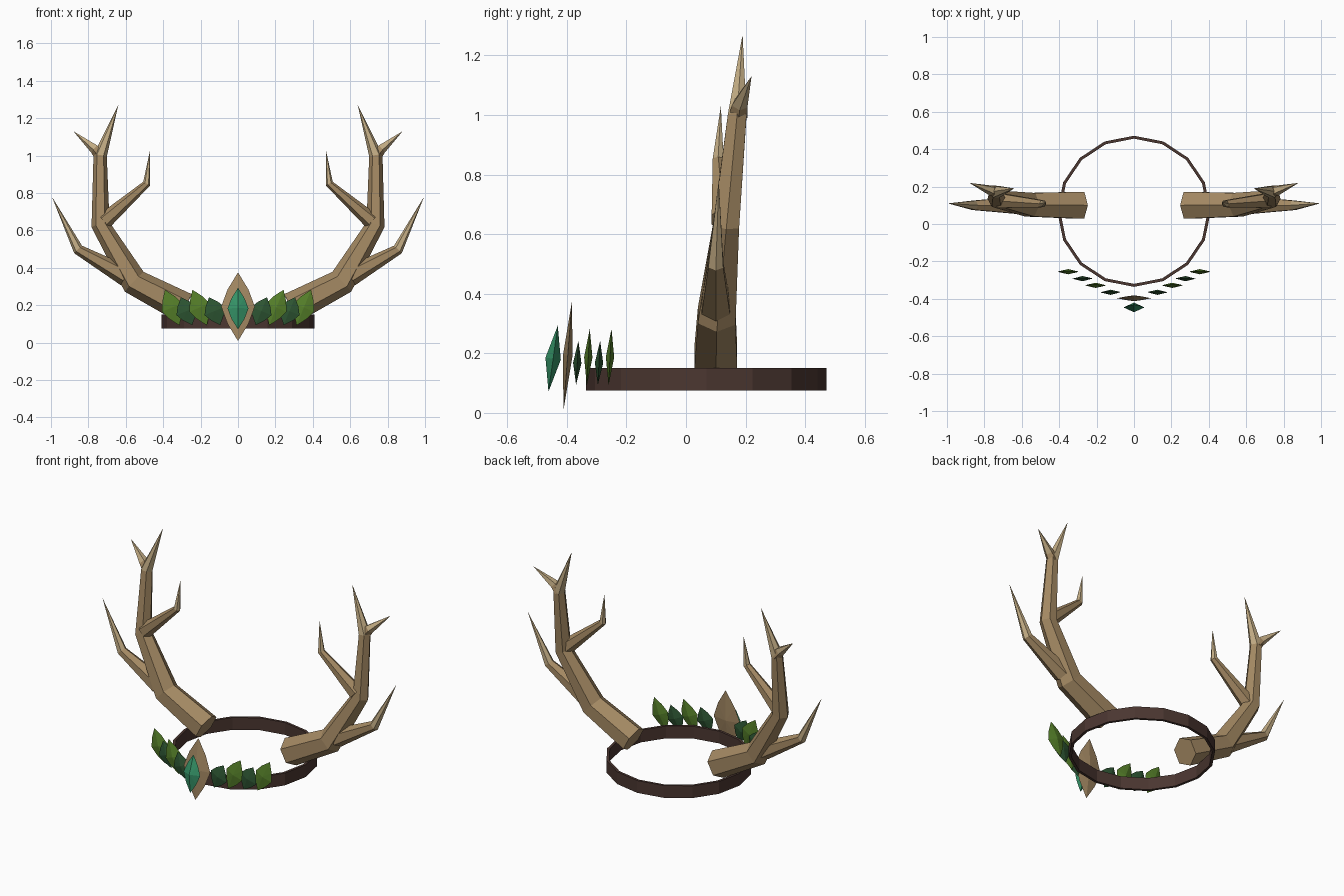
import bpy, bmesh, math
from mathutils import Vector, Matrix

if "Cube" in bpy.data.objects:
    bpy.data.objects.remove(bpy.data.objects["Cube"])


def material(name, rgb):
    m = bpy.data.materials.new(name)
    m.diffuse_color = (*rgb, 1)
    m.use_nodes = True
    m.node_tree.nodes["Principled BSDF"].inputs["Base Color"].default_value = m.diffuse_color
    return m


HORN = material("antler tan", (0.37, 0.25, 0.125))
TIP = material("pale tip", (0.54, 0.41, 0.23))
BAND = material("dark brown", (0.070, 0.037, 0.030))
LIGHT = material("leaf green", (0.09, 0.21, 0.022))
DARK = material("deep green", (0.026, 0.09, 0.032))
GEM = material("emerald", (0.035, 0.29, 0.135))


def finish(name, bm, mats):
    bmesh.ops.recalc_face_normals(bm, faces=bm.faces)
    me = bpy.data.meshes.new(name)
    bm.to_mesh(me)
    bm.free()
    for m in mats:
        me.materials.append(m)
    ob = bpy.data.objects.new(name, me)
    bpy.context.collection.objects.link(ob)
    return ob


def branch(name, path, sides, sx):
    """Tapered tube through (x, y, z, radius); the last point is a sharp pale tip."""
    bm = bmesh.new()
    pts = [Vector((p[0] * sx, p[1], p[2])) for p in path]
    rings = []
    for i, p in enumerate(pts[:-1]):
        t = (pts[i + 1] - p).normalized()
        if i:
            t = (t + (p - pts[i - 1]).normalized()).normalized()
        side = (Vector((0, 1, 0)) - t * t.y).normalized()
        up = t.cross(side) * -sx
        r = path[i][3]
        rings.append([bm.verts.new(p + r * (up * math.cos(a) + side * math.sin(a)))
                      for a in (2 * math.pi * k / sides for k in range(sides))])
    bm.faces.new(rings[0])
    for lo, hi in zip(rings, rings[1:]):
        for k in range(sides):
            j = (k + 1) % sides
            bm.faces.new((lo[k], lo[j], hi[j], hi[k]))
    tip = bm.verts.new(pts[-1])
    for k in range(sides):
        f = bm.faces.new((rings[-1][k], rings[-1][(k + 1) % sides], tip))
        f.material_index = 1
    return finish(name, bm, (HORN, TIP))


def lens(name, center, w, h, t, mat, roll=0, lean=0):
    """Pointed leaf outline with a raised ridge point on front and back."""
    bm = bmesh.new()
    outline = [(0, 1), (0.62, 0.5), (1, 0), (0.62, -0.5),
               (0, -1), (-0.62, -0.5), (-1, 0), (-0.62, 0.5)]
    rim = [bm.verts.new((x * w, 0, z * h)) for x, z in outline]
    for y in (-t, t):
        apex = bm.verts.new((0, y, 0))
        for k in range(8):
            bm.faces.new((rim[k], rim[(k + 1) % 8], apex))
    bm.transform(Matrix.Translation(center) @ Matrix.Rotation(lean, 4, 'X')
                 @ Matrix.Rotation(roll, 4, 'Y'))
    return finish(name, bm, (mat,))


# Head band: open sixteen-sided hoop
bm = bmesh.new()
loops = []
for r, z in ((0.41, 0.075), (0.41, 0.15), (0.394, 0.15), (0.394, 0.075)):
    loops.append([bm.verts.new((r * math.sin(a), 0.068 + r * 0.985 * math.cos(a), z))
                  for a in (math.tau * k / 16 for k in range(16))])
for i in range(4):
    a, b = loops[i], loops[(i + 1) % 4]
    for k in range(16):
        j = (k + 1) % 16
        bm.faces.new((a[k], a[j], b[j], b[k]))
finish("head_band", bm, (BAND,))

# Antlers, leaves: same parts on both sides
for sx, side in ((-1, "left"), (1, "right")):
    branch(f"antler_beam_{side}", [
        (0.285, 0.10, 0.185, 0.083), (0.555, 0.103, 0.325, 0.073),
        (0.735, 0.135, 0.63, 0.050), (0.737, 0.172, 1.0, 0.036),
        (0.64, 0.19, 1.27, 0)], 6, sx)
    branch(f"crown_tine_{side}", [
        (0.735, 0.175, 1.0, 0.034), (0.765, 0.18, 1.035, 0.028),
        (0.88, 0.22, 1.13, 0)], 5, sx)
    branch(f"outer_tine_{side}", [
        (0.60, 0.10, 0.355, 0.055), (0.855, 0.10, 0.498, 0.029),
        (0.995, 0.11, 0.78, 0)], 6, sx)
    branch(f"inner_tine_{side}", [
        (0.715, 0.125, 0.65, 0.045), (0.488, 0.108, 0.85, 0.021),
        (0.47, 0.117, 1.03, 0)], 6, sx)
    for i, (x, y) in enumerate(((0.125, -0.365), (0.205, -0.328),
                                (0.275, -0.292), (0.352, -0.255))):
        big = i % 2
        lens(f"leaf_{side}_{i + 1}", (x * sx, y, 0.187 if big else 0.168),
             0.058, 0.103 if big else 0.080, 0.014,
             LIGHT if big else DARK, roll=sx * math.radians(22),
             lean=math.radians(-3))

# Brow ornament: tan plate with a gem in front
lens("brow_plate", (0, -0.397, 0.192), 0.09, 0.184, 0.016, HORN, lean=math.radians(-4.5))
lens("brow_gem", (0, -0.446, 0.182), 0.056, 0.112, 0.026, GEM, lean=math.radians(-8))
